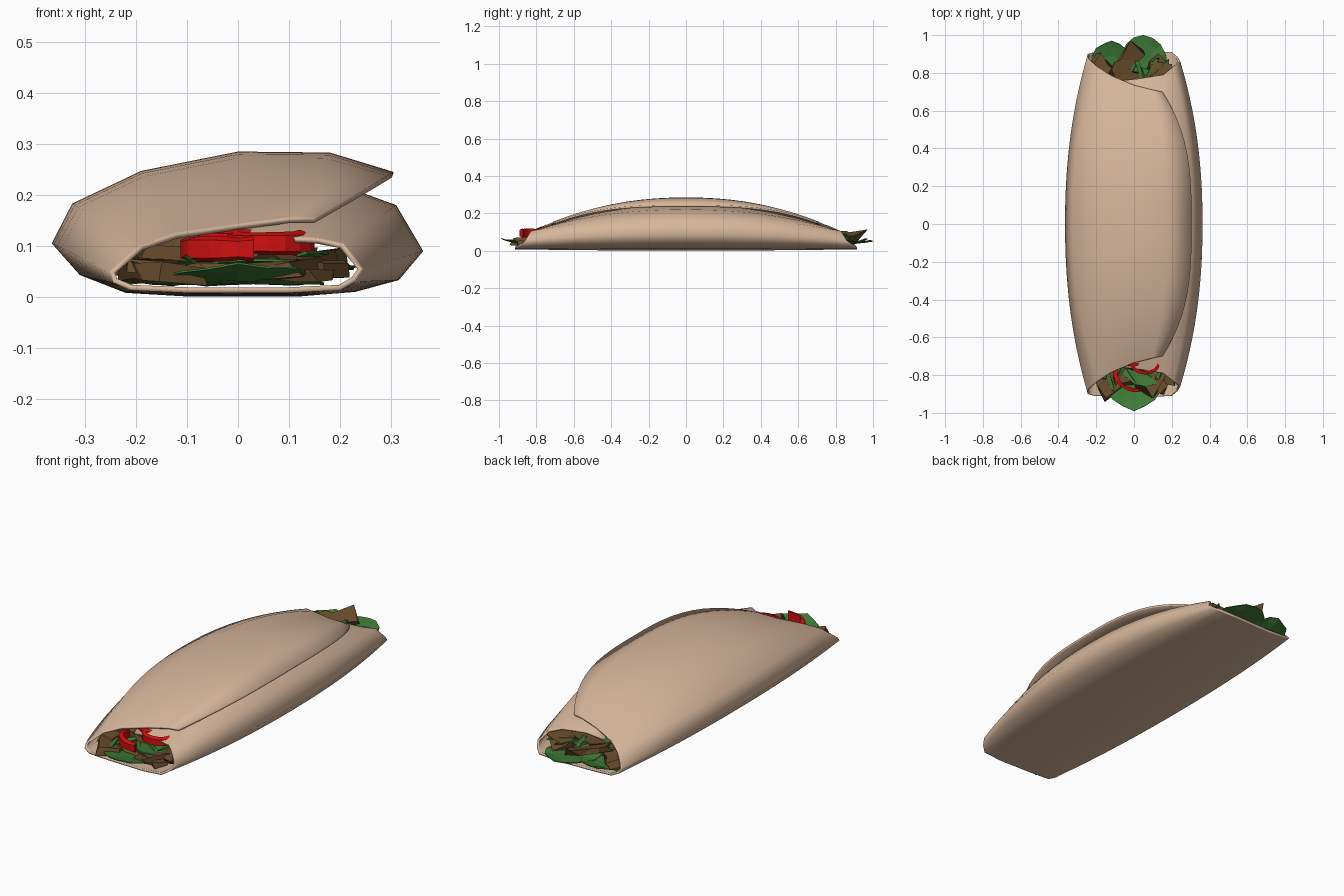
import bpy, bmesh, math, random
from mathutils import Vector, Matrix

if "Cube" in bpy.data.objects:
    bpy.data.objects.remove(bpy.data.objects["Cube"])
random.seed(7)


def material(name, rgb):
    m = bpy.data.materials.new(name)
    m.diffuse_color = (*rgb, 1)
    m.use_nodes = True
    m.node_tree.nodes["Principled BSDF"].inputs["Base Color"].default_value = m.diffuse_color
    return m


TORTILLA = material("tortilla_tan", (0.68, 0.47, 0.33))
GREEN = material("lettuce_green", (0.05, 0.20, 0.037))
RED = material("pepper_red", (0.65, 0.005, 0.005))
BROWN = material("meat_brown", (0.145, 0.075, 0.026))


def make(name, bm, mat, thickness=0, offset=-1):
    me = bpy.data.meshes.new(name)
    bm.to_mesh(me)
    bm.free()
    me.materials.append(mat)
    ob = bpy.data.objects.new(name, me)
    bpy.context.collection.objects.link(ob)
    if thickness:
        s = ob.modifiers.new("thickness", 'SOLIDIFY')
        s.thickness, s.offset = thickness, offset
    return ob


# Tortilla: rolled section, (x, z) at the middle, (x, z) at the ends, end y
SECTION = [
    (.305, .245, .15, .155, .70), (.18, .283, .10, .155, .71),
    (0, .285, 0, .142, .735), (-.19, .247, -.12, .125, .785),
    (-.325, .183, -.19, .102, .83), (-.365, .105, -.25, .05, .88),
    (-.31, .043, -.245, .028, .90), (-.22, .008, -.21, .013, .91),
    (-.10, .001, -.10, .008, .91), (.12, .001, .10, .008, .915),
    (.23, .010, .20, .013, .91), (.315, .033, .23, .03, .885),
    (.363, .09, .245, .055, .86), (.31, .18, .205, .105, .83),
    (.20, .220, .155, .115, .79), (.05, .243, .03, .120, .77),
    (-.12, .232, -.06, .105, .76)]
ROWS = 28
bm = bmesh.new()
grid = []
for i, (xm, zm, xe, ze, ye) in enumerate(SECTION):
    power = 3 if i == 0 else 2.2
    col = []
    for j in range(ROWS + 1):
        t = math.sin((2 * j / ROWS - 1) * math.pi / 2)
        k = abs(t) ** power
        col.append(bm.verts.new((xm + (xe - xm) * k, t * ye, zm + (ze - zm) * k)))
    grid.append(col)
for a, b in zip(grid, grid[1:]):
    for j in range(ROWS):
        bm.faces.new((a[j], a[j + 1], b[j + 1], b[j]))
wrap = make("tortilla", bm, TORTILLA, 0.011)
for p in wrap.data.polygons:
    p.use_smooth = True


# Lettuce leaf: wavy thin disc, rising towards its outer tip
def leaf(name, x, y, z, rx, ry, rise):
    bm = bmesh.new()
    n, prev = 16, None
    centre = bm.verts.new((x, y, z))
    for r in (0.4, 0.75, 1):
        ring = []
        for i in range(n):
            a = math.tau * i / n
            q = r * (1 if i in (4, 12) else random.uniform(0.92, 1))
            out = max(0, math.sin(a) * (1 if y > 0 else -1))
            wave = random.uniform(-.006, .006) * r
            ring.append(bm.verts.new((x + rx * q * math.cos(a), y + ry * q * math.sin(a),
                                      max(.017, z + wave + rise * out * r * r))))
        for i in range(n):
            k = (i + 1) % n
            if prev:
                bm.faces.new((prev[i], ring[i], ring[k], prev[k]))
            else:
                bm.faces.new((centre, ring[i], ring[k]))
        prev = ring
    make(name, bm, GREEN, 0.004, 0)


leaf("front_lettuce", 0, -.80, .028, .17, .19, .035)
leaf("front_lettuce_upper", .06, -.72, .058, .15, .14, .01)
leaf("back_lettuce", .05, .85, .040, .135, .15, .012)
leaf("back_lettuce_left", -.12, .84, .030, .115, .13, .03)
leaf("back_lettuce_upper", 0, .70, .062, .18, .14, .01)
for k, y in enumerate((-.45, -.15, .15, .45)):
    leaf(f"inner_lettuce_{k}", 0, y, .06, .24, .2, .01)


# Meat slices and lettuce shreds: rough slabs
def slab(name, mat, pos, size, turn, tilt=0, rough=.18):
    bm = bmesh.new()
    bmesh.ops.create_cube(bm, size=1)
    bmesh.ops.subdivide_edges(bm, edges=[e for e in bm.edges if
                              abs(e.verts[0].co.y - e.verts[1].co.y) > .5], cuts=2)
    m = (Matrix.Translation(pos) @ Matrix.Rotation(math.radians(turn), 4, 'Z')
         @ Matrix.Rotation(math.radians(tilt), 4, 'Y'))
    for v in bm.verts:
        c = v.co + Vector([random.uniform(-rough, rough) for _ in range(3)])
        v.co = m @ Vector([c[k] * size[k] for k in range(3)])
        v.co.z = max(v.co.z, .014)
    make(name, bm, mat)


MEAT = [
    (-.15, -.81, .045, .10, .18, .030, 25, 5), (.12, -.79, .050, .11, .20, .030, -30, -8),
    (0, -.80, .050, .10, .20, .025, 75, 5), (.10, -.83, .042, .07, .16, .02, 60, 0),
    (-.04, -.72, .085, .08, .22, .025, 80, 0), (.17, -.76, .055, .06, .16, .03, 15, 0),
    (-.17, -.76, .060, .07, .16, .025, -10, 0),
    (-.05, .85, .080, .09, .20, .028, -35, 18), (.14, .79, .070, .12, .16, .028, -15, -8),
    (-.15, .80, .055, .08, .18, .03, 40, 5), (.03, .76, .075, .07, .20, .025, 70, 0),
    (-.05, .74, .05, .08, .26, .025, 85, 0)]
for k, (x, y, z, w, l, h, turn, tilt) in enumerate(MEAT):
    slab(f"meat_slice_{k}", BROWN, (x, y, z), (w, l, h), turn, tilt)
for k in range(12):
    slab(f"inner_meat_{k}", BROWN,
         (random.uniform(-.14, .14), -.55 + .1 * k, random.uniform(.07, .13)),
         (.10, .2, .03), random.uniform(0, 180))
for s in (-1, 1):
    for k in range(6):
        slab(f"lettuce_shred_{'back' if s > 0 else 'front'}_{k}", GREEN,
             (-.13 + .055 * k, s * random.uniform(.75, .83), random.uniform(.06, .09)),
             (.02, .12, .006), random.uniform(-60, 60), random.uniform(-30, 30))


# Red pepper strips: curved bands standing on edge
def pepper(name, x, y, z, r, start, end, high):
    bm = bmesh.new()
    n, prev = 8, None
    for i in range(n + 1):
        a = math.radians(start + (end - start) * i / n)
        half = high / 2 * random.uniform(.75, 1)
        w = random.uniform(.009, .013)
        ring = [bm.verts.new((x + (r + dw) * math.cos(a), y + (r + dw) * math.sin(a) * .8, z + dz))
                for dw, dz in ((-w, -half), (w, -half * .7), (w, half * .7), (-w, half))]
        if prev:
            for k in range(4):
                bm.faces.new((prev[k], prev[(k + 1) % 4], ring[(k + 1) % 4], ring[k]))
        else:
            bm.faces.new(ring)
        prev = ring
    bm.faces.new(prev[::-1])
    bmesh.ops.recalc_face_normals(bm, faces=bm.faces)
    make(name, bm, RED)


pepper("red_pepper_left", .02, -.785, .094, .12, 165, 275, .055)
pepper("red_pepper_right", .06, -.725, .105, .078, 175, 360, .055)
pepper("red_pepper_inner", .0, -.69, .11, .07, 160, 340, .05)
